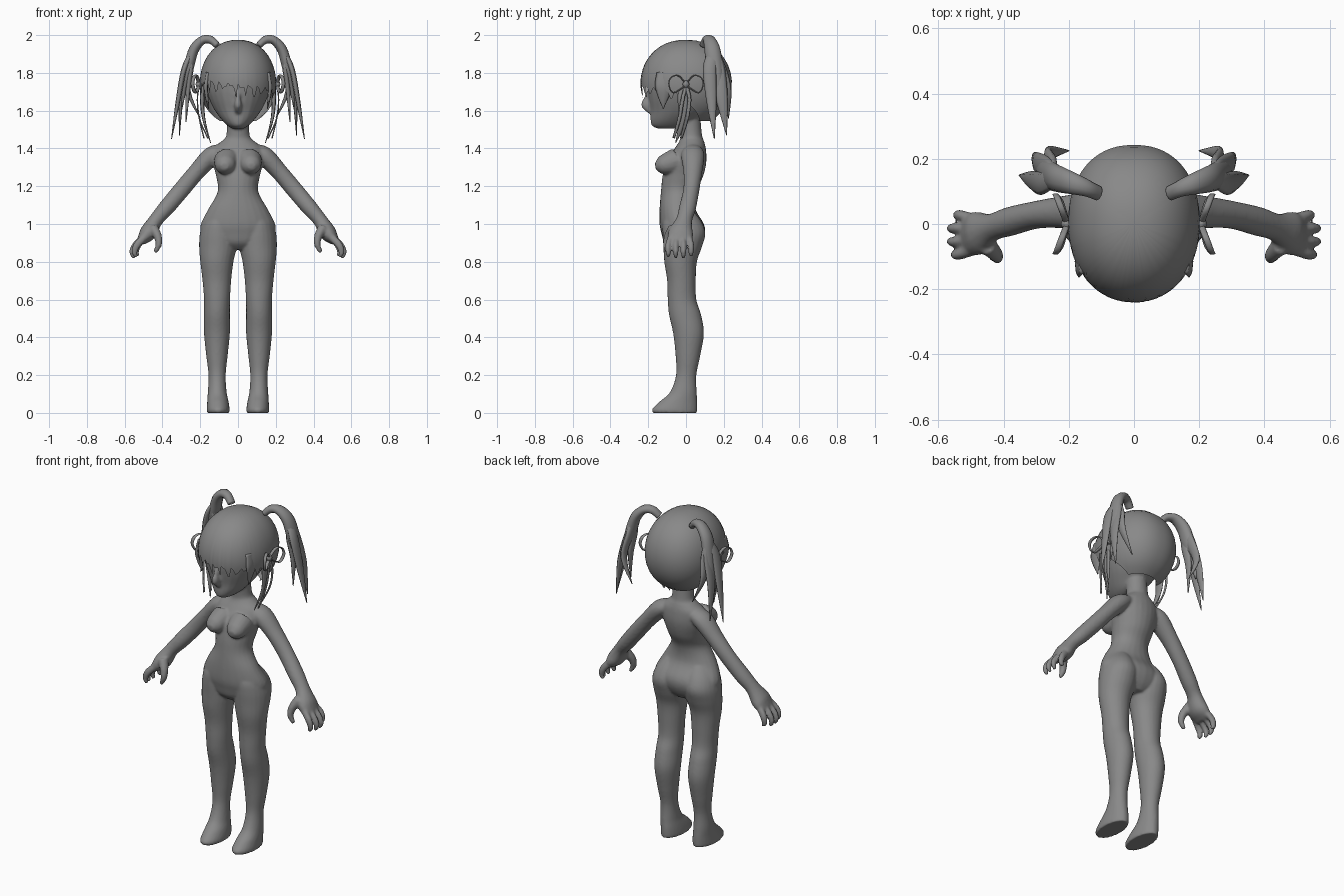
import bpy, bmesh, math
from mathutils import Vector

grey = bpy.data.materials.new("dark_grey")
grey.diffuse_color = (.25, .25, .25, 1)


def spline(rows, n):
    """Catmull-Rom resampling of equal-length tuples."""
    out = []
    for i in range(len(rows) - 1):
        p0, p1 = rows[max(i - 1, 0)], rows[i]
        p2, p3 = rows[i + 1], rows[min(i + 2, len(rows) - 1)]
        for k in range(n):
            t = k / n
            out.append([0.5 * (2 * b + (c - a) * t + (2 * a - 5 * b + 4 * c - d) * t * t
                        + (3 * b - a - 3 * c + d) * t ** 3)
                        for a, b, c, d in zip(p0, p1, p2, p3)])
    return out + [list(rows[-1])]


def sweep(bm, rows, level=False, sides=16, n=5, side=1, wide=(0, 1, 0)):
    """Skin elliptical rings (x, y, z, r1, r2); level keeps the rings horizontal."""
    rows = spline(rows, n)
    pts = [Vector(r[:3]) for r in rows]
    rings = []
    for i, r in enumerate(rows):
        if level:
            u, v = Vector((1, 0, 0)), Vector((0, 1, 0))
        else:
            t = (pts[min(i + 1, len(pts) - 1)] - pts[max(i - 1, 0)]).normalized()
            u = Vector(wide)
            u = (u - t * u.dot(t)).normalized()
            v = u.cross(t)
        ring = []
        for k in range(sides):
            a = 2 * math.pi * k / sides
            p = pts[i] + u * max(r[3], .001) * math.cos(a) + v * max(r[4], .001) * math.sin(a)
            ring.append(bm.verts.new((p.x * side, p.y, p.z)))
        rings.append(ring)
    for a, b in zip(rings, rings[1:]):
        for k in range(sides):
            j = (k + 1) % sides
            bm.faces.new((a[k], a[j], b[j], b[k]))
    bm.faces.new(rings[0])
    bm.faces.new(rings[-1])


def column(bm, rows, side=1):
    """Level rings given as (z, x_min, x_max, y_front, y_back)."""
    sweep(bm, [((a + b) / 2, (f + k) / 2, z, (b - a) / 2, (k - f) / 2)
               for z, a, b, f, k in rows], True, 24, side=side)


def finish(bm, name):
    bmesh.ops.recalc_face_normals(bm, faces=bm.faces)
    me = bpy.data.meshes.new(name)
    bm.to_mesh(me)
    bm.free()
    ob = bpy.data.objects.new(name, me)
    bpy.context.collection.objects.link(ob)
    me.materials.append(grey)
    me.polygons.foreach_set("use_smooth", [True] * len(me.polygons))
    return ob


# body: overlapping parts fused into one skin
bm = bmesh.new()
torso = [(.865, .06, -.08, .05), (.90, .15, -.115, .08), (.95, .195, -.13, .10),
         (1.0, .197, -.14, .095), (1.08, .157, -.14, .05), (1.17, .108, -.133, .052),
         (1.25, .115, -.125, .09), (1.33, .135, -.105, .108), (1.40, .13, -.06, .105),
         (1.44, .085, -.035, .095), (1.47, .062, -.03, .085), (1.58, .058, -.04, .075)]
column(bm, [(z, -w, w, f, b) for z, w, f, b in torso])
head = [(1.505, .03, -.15, -.02), (1.52, .055, -.18, .03), (1.55, .085, -.188, .06),
        (1.60, .122, -.188, .12), (1.66, .152, -.198, .16), (1.72, .168, -.205, .18),
        (1.80, .165, -.205, .19), (1.88, .13, -.16, .15), (1.92, .05, -.05, .05)]
column(bm, [(z, -w, w, f, b) for z, w, f, b in head])
sweep(bm, [(0, -.19, 1.71, .012, .012), (0, -.205, 1.66, .014, .02),
           (0, -.21, 1.63, .02, .026), (0, -.185, 1.59, .016, .012)], wide=(1, 0, 0))
sweep(bm, [(0, -.19, 1.63, .025, .025), (0, -.237, 1.625, .007, .007)], wide=(1, 0, 0))
leg = [(0, .045, .165, -.175, .058), (.02, .044, .166, -.18, .06), (.06, .05, .163, -.14, .06),
       (.11, .06, .16, -.085, .057), (.20, .065, .156, -.053, .055), (.30, .055, .168, -.055, .075),
       (.42, .043, .18, -.068, .095), (.52, .043, .181, -.09, .08), (.60, .042, .18, -.097, .055),
       (.70, .036, .188, -.10, .052), (.80, .024, .20, -.115, .058), (.88, .006, .206, -.12, .085),
       (.95, .006, .202, -.124, .103), (1.01, .015, .182, -.122, .083), (1.07, .03, .14, -.10, .04)]
arm = [(.08, .035, 1.39, .05, .035), (.14, .036, 1.36, .062, .05), (.22, .036, 1.275, .05, .045),
       (.30, .028, 1.18, .043, .045), (.38, .008, 1.085, .045, .043), (.435, -.01, 1.02, .043, .038),
       (.475, -.027, .955, .066, .045), (.505, -.032, .918, .064, .03), (.518, -.032, .90, .05, .018)]
thumb = [(.45, -.065, .98, .03, .028), (.425, -.092, .935, .024, .022),
         (.42, -.103, .89, .018, .017), (.44, -.10, .85, .011, .011)]
for s in (1, -1):
    column(bm, leg, s)
    sweep(bm, arm, side=s)
    sweep(bm, thumb, side=s)
    for y, d in ((.027, .02), (-.013, 0), (-.054, 0), (-.094, .012)):
        sweep(bm, [(.49, y * .75 - .007, .935, .018, .02), (.54 - d / 2, y, .89, .016, .02),
                   (.56 - d, y, .85, .014, .016), (.548 - d, y, .82 + d / 2, .01, .01)], side=s, sides=12)
    # chest form
    sweep(bm, [(.06, -.05, 1.335, .068, .068), (.066, -.095, 1.32, .06, .06),
               (.07, -.135, 1.31, .048, .046), (.072, -.162, 1.305, .02, .018)], side=s, wide=(1, 0, 0))
body = finish(bm, "body")
rm = body.modifiers.new("fuse", 'REMESH')
rm.mode, rm.voxel_size, rm.use_smooth_shade = 'VOXEL', .007, True
sm = body.modifiers.new("soften", 'SMOOTH')
sm.factor, sm.iterations = .5, 6

# hair cap with a jagged fringe over the forehead
bm = bmesh.new()
N, M = 120, 14
grid = []
top = bm.verts.new((0, .01, 1.975))
for k in range(N):
    a = 2 * math.pi * k / N
    front = math.degrees(abs((a + math.pi) % (2 * math.pi) - math.pi))
    if front < 75:
        tooth = (k % 5) / 4 * (.6 + .4 * math.sin(k * 1.7))
        low = 1.74 - .075 * tooth - .025 * math.sin(a)
    else:
        low = 1.70 + (1.545 - 1.70) * min((front - 75) / 45, 1)
    end = math.acos(max(-1, (low - 1.745) / .23))
    e = 2.1 if front < 90 else 2.25
    q = (abs(math.sin(a)) ** e + abs(math.cos(a)) ** e) ** (-1 / e)
    col = []
    for j in range(1, M + 1):
        t = end * j / M
        s = math.sin(t) ** .9
        col.append(bm.verts.new((.202 * s * q * math.sin(a), -.242 * s * q * math.cos(a) + .001,
                                 1.745 + .23 * math.cos(t))))
    grid.append(col)
for k in range(N):
    a, b = grid[k], grid[(k + 1) % N]
    bm.faces.new((top, a[0], b[0]))
    for j in range(M - 1):
        bm.faces.new((a[j], a[j + 1], b[j + 1], b[j]))
finish(bm, "hair_cap")

# pigtails: one arched root each, fanning into tapered locks
tips = [((.285, .125, 1.82), (.318, .135, 1.65), (.352, .15, 1.45), .036),
        ((.265, .165, 1.82), (.30, .19, 1.66), (.31, .215, 1.47), .042),
        ((.25, .18, 1.82), (.262, .215, 1.70), (.20, .225, 1.56), .034),
        ((.25, .135, 1.82), (.265, .145, 1.70), (.275, .13, 1.54), .03)]
for s, name in ((1, "pigtail_left"), (-1, "pigtail_right")):
    bm = bmesh.new()
    sweep(bm, [(.11, .095, 1.945, .024, .018), (.145, .11, 1.975, .026, .022),
               (.19, .125, 1.972, .034, .024), (.235, .14, 1.92, .042, .028),
               (.262, .152, 1.82, .045, .027), (.285, .165, 1.72, .03, .016),
               (.295, .17, 1.62, .004, .003)], sides=10, side=s)
    for p, q, r, w in tips:
        sweep(bm, [(.19, .125, 1.975, .022, .015), (.24, .142, 1.91, w * .8, .015),
                   (*p, w, .015), (*q, w * .75, .012), (*r, .002, .002)], sides=8, n=4, side=s)
    finish(bm, name)

# side locks in front of the ears
for s, name in ((1, "side_lock_left"), (-1, "side_lock_right")):
    bm = bmesh.new()
    sweep(bm, [(.16, -.11, 1.80, .045, .012), (.17, -.115, 1.73, .05, .012),
               (.165, -.12, 1.67, .028, .009), (.155, -.12, 1.61, .002, .002)], sides=8, side=s)
    sweep(bm, [(.185, -.01, 1.76, .035, .012), (.19, -.01, 1.66, .035, .012),
               (.18, -.015, 1.55, .022, .008), (.145, -.055, 1.43, .002, .002)], sides=8, side=s)
    finish(bm, name)

# ribbons: knot, two loops and two tails
for s, name in ((1, "ribbon_left"), (-1, "ribbon_right")):
    bm = bmesh.new()
    sweep(bm, [(.20, 0, 1.755, .01, .01), (.207, 0, 1.74, .018, .018),
               (.20, 0, 1.72, .01, .01)], sides=8, n=3, side=s)
    for d in (1, -1):
        loop = [(.205, 0, 1.74), (.22, .04, 1.785), (.235, .08, 1.775),
                (.24, .09, 1.735), (.225, .065, 1.695), (.205, 0, 1.735)]
        sweep(bm, [(x, y * d, z, .01, .004) for x, y, z in loop], sides=6, side=s, wide=(1, 0, 0))
        sweep(bm, [(.205, 0, 1.735, .01, .004), (.215, .018 * d, 1.66, .01, .004),
                   (.205, .02 * d - .015, 1.56, .01, .004),
                   (.17 - .01 * d, .02 * d - .045, 1.455, .007, .004)], sides=6, side=s)
    finish(bm, name)
